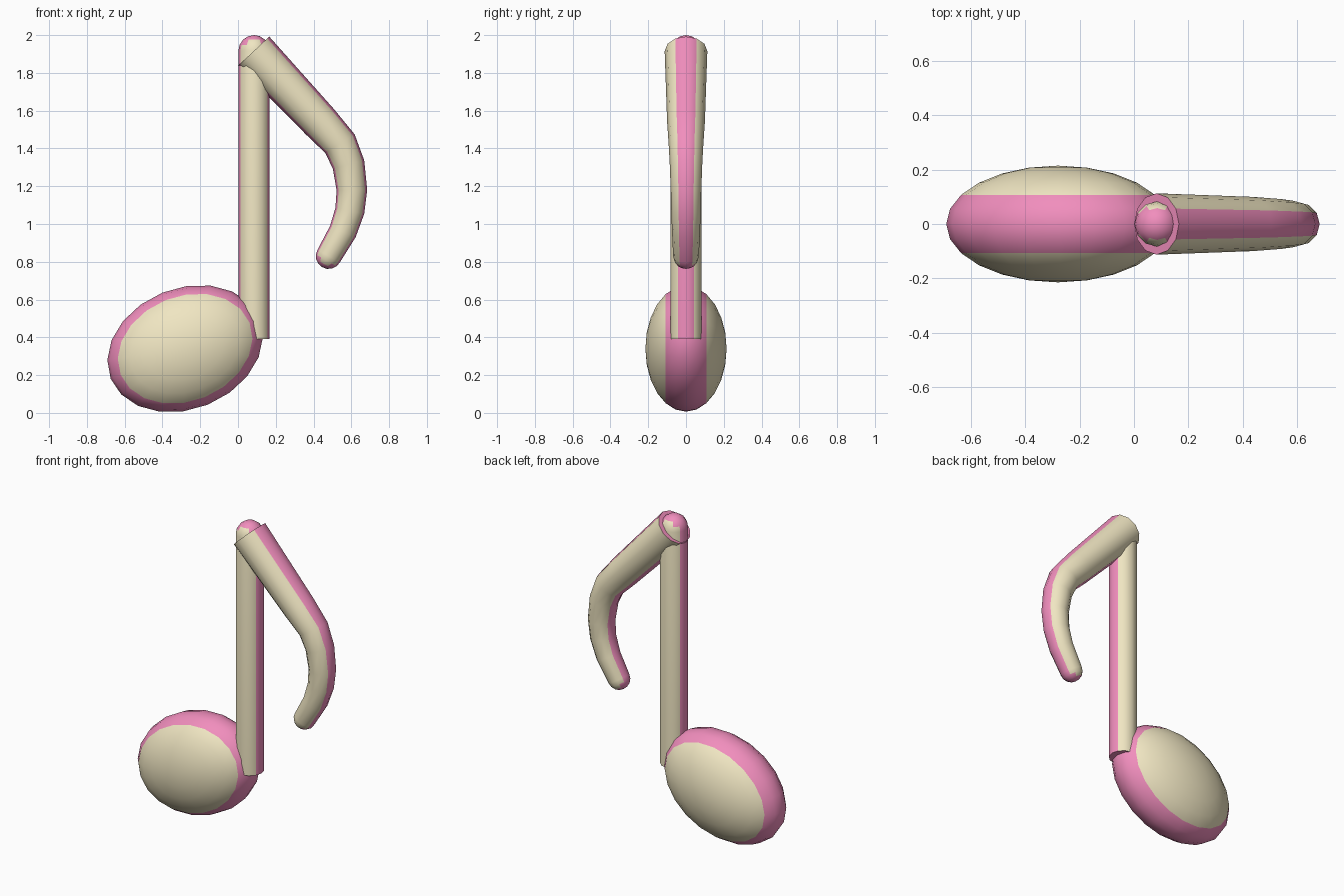
import bpy, bmesh
from math import sin, cos, pi, radians
from mathutils import Vector, Matrix

if "Cube" in bpy.data.objects:
    bpy.data.objects.remove(bpy.data.objects["Cube"])


def material(name, color):
    m = bpy.data.materials.new(name)
    m.diffuse_color = color
    m.use_nodes = True
    m.node_tree.nodes["Principled BSDF"].inputs["Base Color"].default_value = m.diffuse_color
    return m


CREAM = material("cream", (0.87, 0.79, 0.54, 1))
PINK = material("pink", (0.88, 0.27, 0.51, 1))


def finish(name, bm):
    # faces turned to front or back are cream, the rim between them is pink
    bmesh.ops.recalc_face_normals(bm, faces=bm.faces)
    bm.normal_update()
    for f in bm.faces:
        f.material_index = 0 if abs(f.normal.y) > 0.65 else 1
    mesh = bpy.data.meshes.new(name)
    bm.to_mesh(mesh)
    bm.free()
    mesh.materials.append(CREAM)
    mesh.materials.append(PINK)
    ob = bpy.data.objects.new(name, mesh)
    bpy.context.collection.objects.link(ob)
    bpy.ops.object.select_all(action='DESELECT')
    ob.select_set(True)
    bpy.context.view_layer.objects.active = ob
    bpy.ops.object.shade_smooth_by_angle(angle=radians(42))
    return ob


def rounded_tube(name, path, sides=12):
    # path of (x, z, radius) in the XZ plane, flat start and domed end
    pts = [Vector((x, 0, z)) for x, z, r in path]
    rings = []
    for i, p in enumerate(pts):
        a = (p - pts[i - 1]).normalized() if i else Vector()
        b = (pts[i + 1] - p).normalized() if i + 1 < len(pts) else Vector()
        rings.append((p, (a + b).normalized(), path[i][2]))
    end, d, r = rings[-1]
    for k in (1, 2, 3):
        t = k * pi / 8
        rings.append((end + d * r * sin(t), d, r * cos(t)))
    bm = bmesh.new()
    loops = []
    for p, t, rad in rings:
        n = Vector((t.z, 0, -t.x))
        loops.append([bm.verts.new(p + rad * (cos(u) * n + sin(u) * Vector((0, 1, 0))))
                      for u in (2 * pi * j / sides for j in range(sides))])
    for l0, l1 in zip(loops, loops[1:]):
        for j in range(sides):
            k = (j + 1) % sides
            bm.faces.new((l0[j], l0[k], l1[k], l1[j]))
    bm.faces.new(loops[0])
    tip = bm.verts.new(end + d * r)
    for j in range(sides):
        bm.faces.new((loops[-1][j], loops[-1][(j + 1) % sides], tip))
    return finish(name, bm)


# note head: tilted ellipsoid with its poles facing front and back
bm = bmesh.new()
bmesh.ops.create_uvsphere(
    bm, u_segments=20, v_segments=12, radius=1,
    matrix=Matrix.Translation((-0.28, 0, 0.34))
    @ Matrix.Rotation(radians(-22), 4, 'Y')
    @ Matrix.Diagonal((0.425, 0.215, 0.32, 1))
    @ Matrix.Rotation(pi / 2, 4, 'X'))
finish("note_head", bm)

# upright stem
rounded_tube("stem", [(0.085, 0.39, 0.083), (0.085, 1.917, 0.083)])

# curved, tapering flag
rounded_tube("flag", [
    (0.083, 1.915, 0.113), (0.435, 1.54, 0.100), (0.54, 1.425, 0.092),
    (0.585, 1.315, 0.086), (0.603, 1.18, 0.081), (0.592, 1.07, 0.078),
    (0.555, 0.96, 0.074), (0.48, 0.83, 0.068)])
